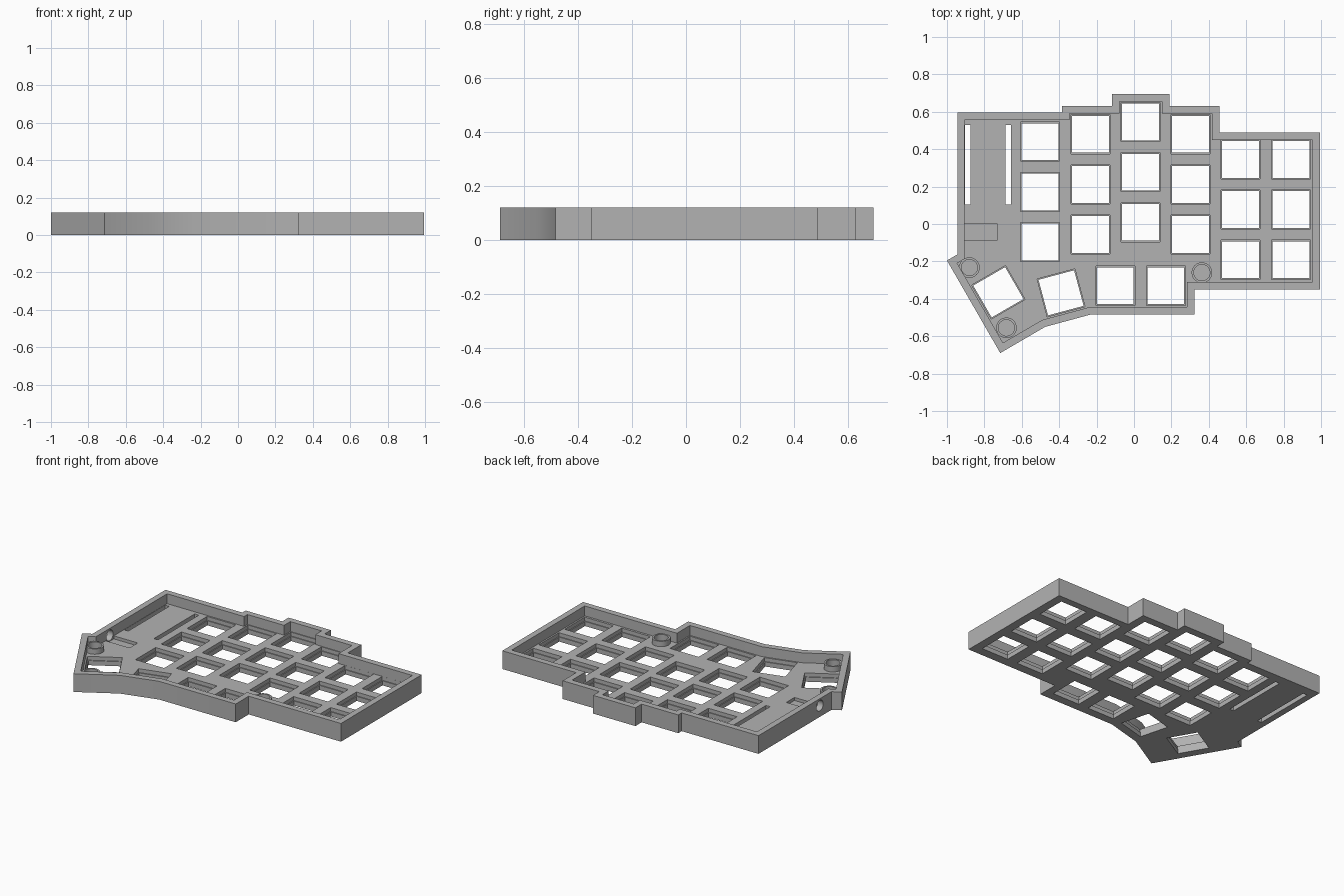
import bpy, bmesh
from math import radians
from mathutils import Vector, Matrix

if "Cube" in bpy.data.objects:
    bpy.data.objects.remove(bpy.data.objects["Cube"])

HEIGHT, FLOOR, WALL = 0.12, 0.055, 0.04

grey = bpy.data.materials.new("plain grey")
grey.use_nodes = True
colour = (0.45, 0.45, 0.45, 1)
grey.diffuse_color = colour
grey.node_tree.nodes["Principled BSDF"].inputs["Base Color"].default_value = colour


def make_object(name, bm):
    bmesh.ops.recalc_face_normals(bm, faces=bm.faces)
    mesh = bpy.data.meshes.new(name)
    bm.to_mesh(mesh)
    bm.free()
    mesh.materials.append(grey)
    obj = bpy.data.objects.new(name, mesh)
    bpy.context.collection.objects.link(obj)
    return obj


def add_prism(bm, points, z0, z1):
    face = bm.faces.new([bm.verts.new((x, y, z0)) for x, y in points])
    up = bmesh.ops.extrude_face_region(bm, geom=[face])["geom"]
    bmesh.ops.translate(bm, vec=(0, 0, z1 - z0),
                        verts=[v for v in up if isinstance(v, bmesh.types.BMVert)])


def add_box(bm, x, y, w, d, z0, z1, turn=0):
    place = (Matrix.Translation((x, y, (z0 + z1) / 2))
             @ Matrix.Rotation(radians(turn), 4, "Z")
             @ Matrix.Diagonal((w, d, z1 - z0, 1)))
    bmesh.ops.create_cube(bm, size=1, matrix=place)


def add_cylinder(bm, centre, radius, length, turn=Matrix()):
    bmesh.ops.create_cone(bm, cap_ends=True, segments=48, radius1=radius, radius2=radius,
                          depth=length, matrix=Matrix.Translation(centre) @ turn)


def inset(points, gap):
    """Mitred inward offset of a clockwise outline."""
    result = []
    for i, p in enumerate(points):
        a, b, c = (Vector(q) for q in (points[i - 1], p, points[(i + 1) % len(points)]))
        n1, n2 = (Vector((e.y, -e.x)).normalized() for e in (b - a, c - b))
        result.append(b + (n1 + n2) * gap / (1 + n1.dot(n2)))
    return result


def cut(target, bm):
    cutter = make_object("cutter", bm)
    cutter.hide_render = True
    mod = target.modifiers.new("cut", "BOOLEAN")
    mod.operation, mod.solver, mod.object = "DIFFERENCE", "EXACT", cutter
    bpy.context.view_layer.objects.active = target
    bpy.ops.object.modifier_apply(modifier=mod.name)
    bpy.data.objects.remove(cutter)


# Outer outline, clockwise from the back corner beside the controller bay
outline = [(-0.945, 0.595), (-0.385, 0.595), (-0.385, 0.63), (-0.118, 0.63),
           (-0.118, 0.695), (0.19, 0.695), (0.19, 0.63), (0.457, 0.63),
           (0.457, 0.49), (0.995, 0.49), (0.995, -0.35), (0.323, -0.35),
           (0.323, -0.485), (-0.235, -0.485), (-0.475, -0.55), (-0.715, -0.69),
           (-1.0, -0.195), (-0.945, -0.163)]

# Key openings: finger columns by their back key, then the thumb cluster
keys = [(x, y - 0.268 * row, 0) for x, y in
        [(-0.502, 0.44), (-0.232, 0.48), (0.035, 0.545), (0.303, 0.48),
         (0.57, 0.345), (0.84, 0.345)] for row in range(3)]
keys += [(0.17, -0.33, 0), (-0.10, -0.33, 0), (-0.39, -0.368, 15), (-0.725, -0.365, 30)]
posts = [(-0.88, -0.233), (-0.682, -0.555), (0.363, -0.26)]

# Case body with a hollow inside
bm = bmesh.new()
add_prism(bm, outline, 0, HEIGHT)
case = make_object("keyboard_case", bm)
bm = bmesh.new()
add_prism(bm, inset(outline, WALL), FLOOR, HEIGHT + 0.1)
cut(case, bm)

# Shallow seats around the keys, the socket bed and the post wells
bm = bmesh.new()
for x, y, turn in keys:
    add_box(bm, x, y, 0.209, 0.209, 0.03, FLOOR + 0.02, turn)
add_box(bm, -0.818, -0.042, 0.174, 0.085, 0.035, FLOOR + 0.02)
cut(case, bm)

# Openings through the floor: keys and the two controller pin slots
bm = bmesh.new()
for x, y, turn in keys:
    add_box(bm, x, y, 0.197, 0.197, -0.1, 0.2, turn)
for x in (-0.888, -0.672):
    add_box(bm, x, 0.318, 0.03, 0.425, -0.1, 0.1)
cut(case, bm)

# Round cable port through the side wall
bm = bmesh.new()
add_cylinder(bm, (-0.93, -0.042, 0.074), 0.035, 0.12, Matrix.Rotation(radians(90), 4, "Y"))
cut(case, bm)

# Hollow mounting posts
parts = [case]
for i, (x, y) in enumerate(posts):
    bm = bmesh.new()
    add_cylinder(bm, (x, y, 0.07), 0.055, 0.04)
    post = make_object(f"mounting_post_{i + 1}", bm)
    for target in (post, case):
        bm = bmesh.new()
        add_cylinder(bm, (x, y, 0.09), 0.043, 0.11)
        cut(target, bm)
    parts.append(post)

# Smooth the gentle bends, keep the edges sharp
bpy.ops.object.select_all(action="DESELECT")
for part in parts:
    part.select_set(True)
bpy.context.view_layer.objects.active = case
bpy.ops.object.shade_smooth_by_angle(angle=radians(30))
